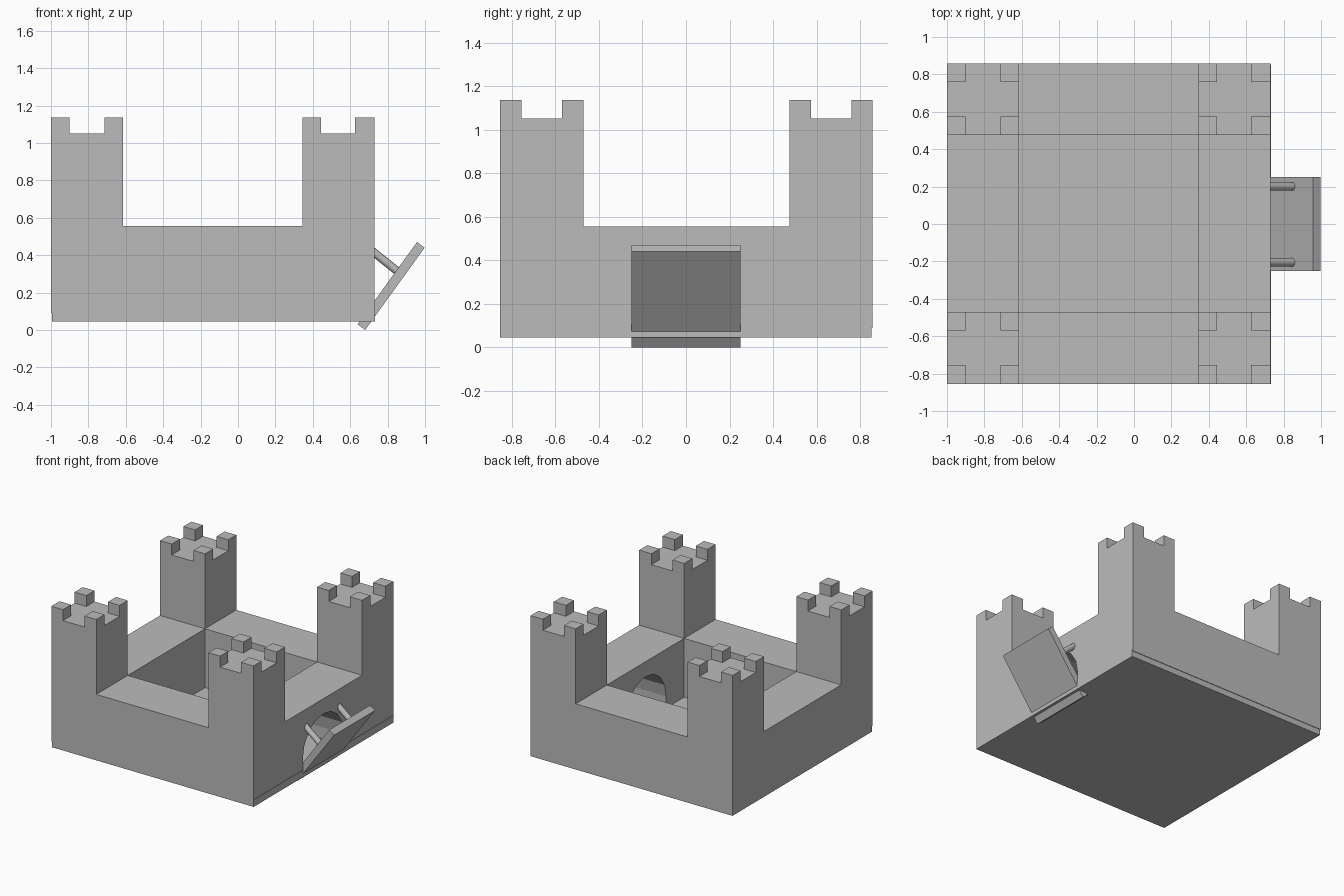
import bpy, bmesh, math
from mathutils import Vector, Matrix

if "Cube" in bpy.data.objects:
    bpy.data.objects.remove(bpy.data.objects["Cube"])

stone = bpy.data.materials.new("grey stone")
stone.diffuse_color = (0.5, 0.5, 0.5, 1)
stone.use_nodes = True
stone.node_tree.nodes["Principled BSDF"].inputs["Base Color"].default_value = stone.diffuse_color


def finish(name, bm):
    bmesh.ops.recalc_face_normals(bm, faces=bm.faces)
    mesh = bpy.data.meshes.new(name)
    bm.to_mesh(mesh)
    bm.free()
    mesh.materials.append(stone)
    obj = bpy.data.objects.new(name, mesh)
    bpy.context.collection.objects.link(obj)
    return obj


def box(name, x, y, z):
    bm = bmesh.new()
    bmesh.ops.create_cube(bm, size=1)
    for v in bm.verts:
        v.co = [r[0] if c < 0 else r[1] for c, r in zip(v.co, (x, y, z))]
    return finish(name, bm)


def prism(name, points, vector):
    bm = bmesh.new()
    face = bm.faces.new([bm.verts.new(p) for p in points])
    ext = bmesh.ops.extrude_face_region(bm, geom=[face], use_keep_orig=True)
    moved = [g for g in ext["geom"] if isinstance(g, bmesh.types.BMVert)]
    bmesh.ops.translate(bm, vec=vector, verts=moved)
    return finish(name, bm)


def cut(obj, cutter):
    mod = obj.modifiers.new("cut", 'BOOLEAN')
    mod.operation = 'DIFFERENCE'
    mod.solver = 'EXACT'
    mod.object = cutter
    bpy.context.view_layer.objects.active = obj
    bpy.ops.object.modifier_apply(modifier=mod.name)
    bpy.data.objects.remove(cutter)


# Base plate, forming the courtyard floor
box("base_plate", (-0.995, 0.733), (-0.855, 0.853), (0.045, 0.10))

# Castle block, carved into walls, towers and battlements
castle = box("castle_walls", (-1, 0.73), (-0.855, 0.857), (0.09, 1.135))
ALL = (-2, 2)
cut(castle, box("cutter", ALL, (-0.47, 0.475), (0.555, 2)))
cut(castle, box("cutter", (-0.615, 0.345), ALL, (0.555, 2)))
cut(castle, box("cutter", (-0.615, 0.345), (-0.47, 0.475), (0.0, 0.7)))

# Notches between the corner merlons
for x in ((-0.9, -0.715), (0.445, 0.625)):
    cut(castle, box("cutter", x, ALL, (1.05, 2)))
for y in ((-0.755, -0.57), (0.575, 0.76)):
    cut(castle, box("cutter", ALL, y, (1.05, 2)))

# Arched gateway through the right wall
R, CZ, N = 0.25, 0.19, 8
arch = [(0.2, -R, 0), (0.2, R, 0)]
arch += [(0.2, R * math.cos(math.pi * i / N), CZ + R * math.sin(math.pi * i / N))
         for i in range(N + 1)]
cut(castle, prism("cutter", arch, (0.7, 0, 0)))

# Tilted drawbridge
prism("drawbridge", [(0.68, -0.25, 0), (0.998, -0.25, 0.44),
                     (0.957, -0.25, 0.47), (0.639, -0.25, 0.03)], (0, 0.5, 0))

# Round struts holding the drawbridge
a, b = Vector((0.68, 0, 0.452)), Vector((0.86, 0, 0.308))
for side, y in (("front", -0.205), ("back", 0.2)):
    bm = bmesh.new()
    bmesh.ops.create_cone(bm, cap_ends=True, segments=24, radius1=0.022,
                          radius2=0.022, depth=(b - a).length)
    rot = (b - a).to_track_quat('Z', 'Y').to_matrix().to_4x4()
    bm.transform(Matrix.Translation((a + b) / 2 + Vector((0, y, 0))) @ rot)
    strut = finish("strut_" + side, bm)
    bpy.ops.object.select_all(action='DESELECT')
    strut.select_set(True)
    bpy.context.view_layer.objects.active = strut
    bpy.ops.object.shade_smooth_by_angle(angle=math.radians(40))
